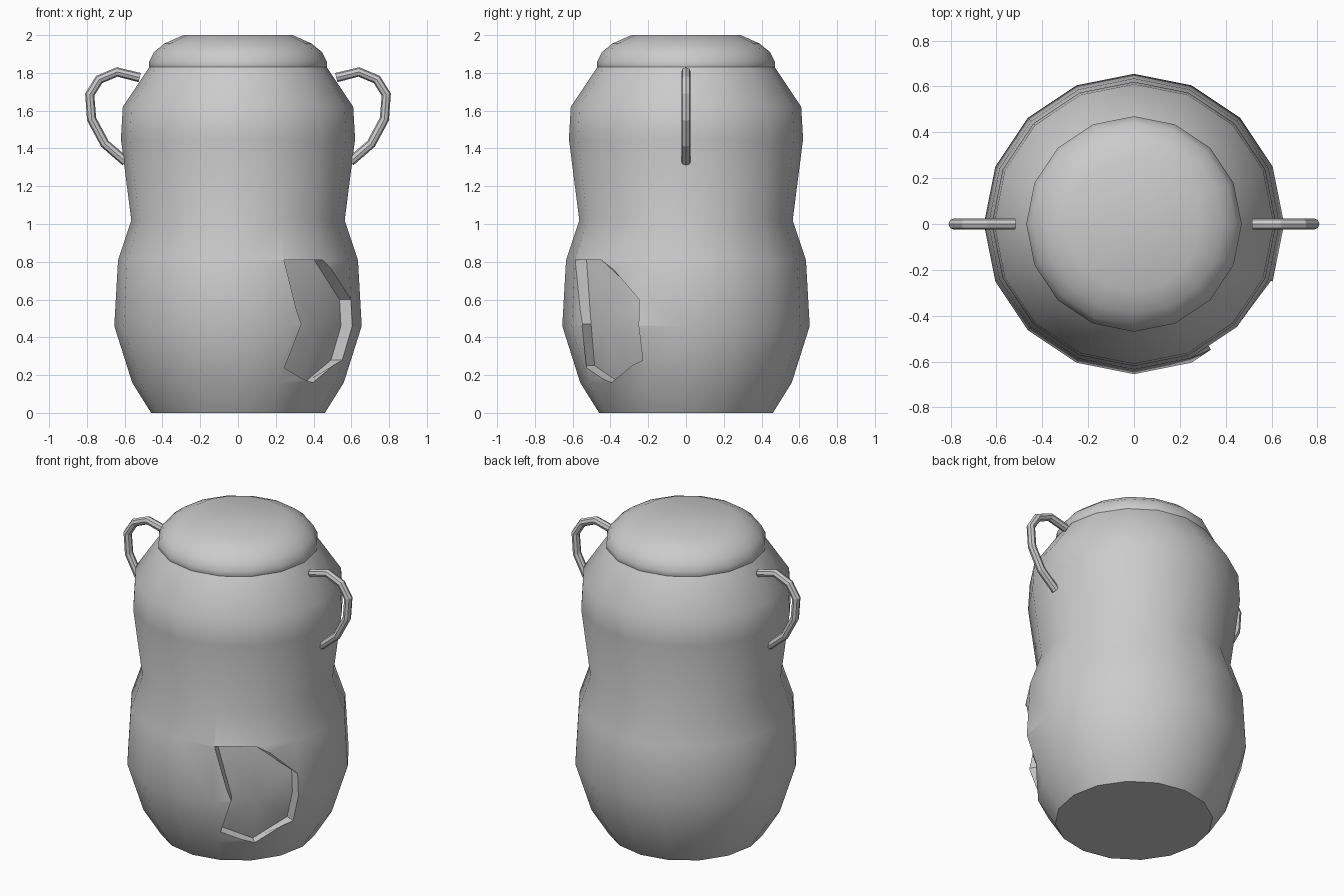
import bpy, bmesh, math

if "Cube" in bpy.data.objects:
    bpy.data.objects.remove(bpy.data.objects["Cube"])

SIDES = 16
BODY = [(0.46, 0), (0.56, 0.16), (0.655, 0.46), (0.635, 0.81), (0.565, 1.02),
        (0.62, 1.45), (0.61, 1.62), (0.47, 1.83)]
LID = [(0.455, 1.80), (0.47, 1.83), (0.47, 1.86), (0.445, 1.91), (0.39, 1.955), (0.29, 2.0)]


def make_object(name, bm):
    bmesh.ops.recalc_face_normals(bm, faces=bm.faces)
    me = bpy.data.meshes.new(name)
    bm.to_mesh(me)
    bm.free()
    ob = bpy.data.objects.new(name, me)
    bpy.context.collection.objects.link(ob)
    return ob


def select(ob):
    bpy.ops.object.select_all(action='DESELECT')
    ob.select_set(True)
    bpy.context.view_layer.objects.active = ob


def polar(r, deg, z):
    a = math.radians(deg)
    return (r * math.cos(a), r * math.sin(a), z)


def lathe(name, profile):
    bm = bmesh.new()
    rings = [[bm.verts.new(polar(r, 360 * i / SIDES, z)) for i in range(SIDES)]
             for r, z in profile]
    for lo, hi in zip(rings, rings[1:]):
        for i in range(SIDES):
            j = (i + 1) % SIDES
            bm.faces.new((lo[i], lo[j], hi[j], hi[i]))
    bm.faces.new(rings[0][::-1])
    bm.faces.new(rings[-1])
    return make_object(name, bm)


def radius_at(z):
    for (r0, z0), (r1, z1) in zip(BODY, BODY[1:]):
        if z0 <= z <= z1:
            return r0 + (r1 - r0) * (z - z0) / (z1 - z0)


# Jar body and lid
body = lathe("jar_body", BODY)
lid = lathe("jar_lid", LID)

# Broken chip: outline as (angle, height), sunk into the wall
chip = [(-67.5, 0.81), (-45, 0.81), (-22.5, 0.6), (-22.5, 0.46),
        (-22.5, 0.28), (-45, 0.16), (-67.5, 0.25), (-58.5, 0.47)]
bm = bmesh.new()
layers = []
for offset in (-0.065, 0.2):
    ring = [bm.verts.new(polar(radius_at(z) + offset, a, z)) for a, z in chip]
    mid = bm.verts.new(polar(radius_at(0.46) + offset, -45, 0.46))
    for i in range(len(ring)):
        bm.faces.new((ring[i], ring[(i + 1) % len(ring)], mid))
    layers.append(ring)
for i in range(len(chip)):
    j = (i + 1) % len(chip)
    bm.faces.new((layers[0][i], layers[0][j], layers[1][j], layers[1][i]))
cutter = make_object("chip_cutter", bm)
cutter.hide_render = True

mod = body.modifiers.new("chip", 'BOOLEAN')
mod.operation = 'DIFFERENCE'
mod.solver = 'EXACT'
mod.object = cutter
select(body)
bpy.ops.object.modifier_apply(modifier=mod.name)
bpy.data.objects.remove(cutter)

for ob, angle in ((body, 38), (lid, 38)):
    select(ob)
    bpy.ops.object.shade_smooth_by_angle(angle=math.radians(angle))

# Two looped handles
path = [(0.52, 1.775), (0.64, 1.805), (0.735, 1.765), (0.785, 1.685),
        (0.775, 1.555), (0.705, 1.425), (0.595, 1.33)]
for name, s in (("right_handle", 1), ("left_handle", -1)):
    cu = bpy.data.curves.new(name, 'CURVE')
    cu.dimensions = '3D'
    cu.bevel_depth = 0.025
    cu.bevel_resolution = 2
    cu.use_fill_caps = True
    sp = cu.splines.new('POLY')
    sp.points.add(len(path) - 1)
    for p, (x, z) in zip(sp.points, path):
        p.co = (s * x, 0, z, 1)
    ob = bpy.data.objects.new(name, cu)
    bpy.context.collection.objects.link(ob)
    select(ob)
    bpy.ops.object.convert(target='MESH')
    bpy.ops.object.shade_flat()
